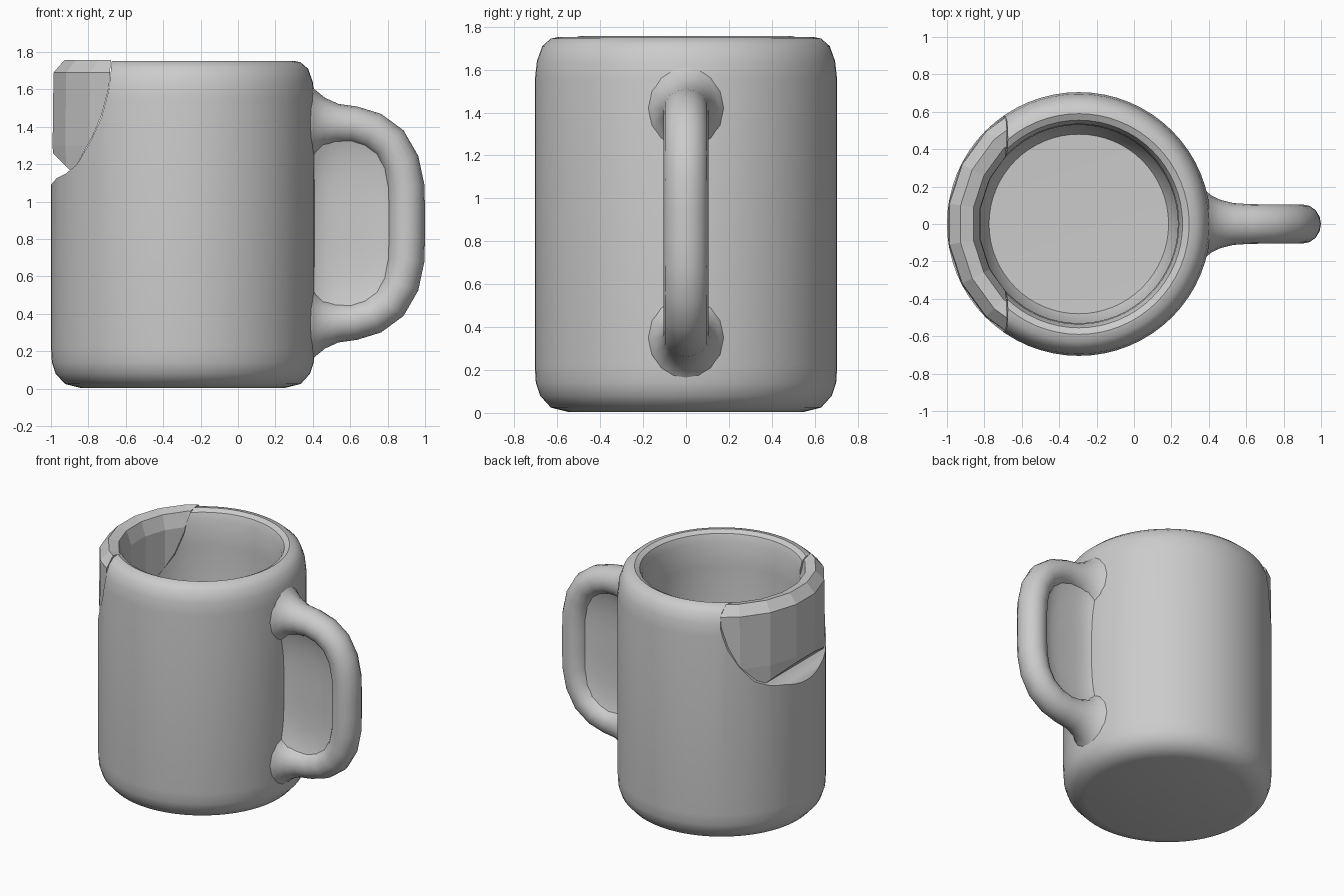
import bpy, bmesh, math

if "Cube" in bpy.data.objects:
    bpy.data.objects.remove(bpy.data.objects["Cube"])

CX = -0.295  # axis of the cup


def finish(name, bm, smooth=None):
    bmesh.ops.remove_doubles(bm, verts=bm.verts, dist=1e-5)
    bmesh.ops.recalc_face_normals(bm, faces=bm.faces)
    me = bpy.data.meshes.new(name)
    bm.to_mesh(me)
    bm.free()
    ob = bpy.data.objects.new(name, me)
    bpy.context.collection.objects.link(ob)
    if smooth:
        shade(ob, smooth)
    return ob


def shade(ob, angle):
    bpy.ops.object.select_all(action='DESELECT')
    ob.select_set(True)
    bpy.context.view_layer.objects.active = ob
    bpy.ops.object.shade_smooth_by_angle(angle=math.radians(angle))


def lathe(name, profile, n, phase=0.0):
    bm = bmesh.new()
    rings = []
    for r, z in profile:
        if r == 0:
            rings.append([bm.verts.new((CX, 0, z))] * n)
        else:
            rings.append([bm.verts.new((CX + r * math.cos(phase + 2 * math.pi * i / n),
                                        r * math.sin(phase + 2 * math.pi * i / n), z)) for i in range(n)])
    for a, b in zip(rings, rings[1:]):
        for i in range(n):
            j = (i + 1) % n
            bm.faces.new(list(dict.fromkeys((a[i], a[j], b[j], b[i]))))
    return finish(name, bm)


def prism(name, pts):
    bm = bmesh.new()
    f = bm.faces.new([bm.verts.new((x, -1, z)) for x, z in pts])
    ext = bmesh.ops.extrude_face_region(bm, geom=[f])['geom']
    bmesh.ops.translate(bm, vec=(0, 2, 0), verts=[v for v in ext if isinstance(v, bmesh.types.BMVert)])
    ob = finish(name, bm)
    ob.hide_render = True
    return ob


def boolean(ob, cutter, op):
    m = ob.modifiers.new('cut', 'BOOLEAN')
    m.operation, m.object, m.solver = op, cutter, 'EXACT'
    bpy.context.view_layer.objects.active = ob
    bpy.ops.object.modifier_apply(modifier=m.name)
    bpy.data.objects.remove(cutter)


# Cup body, with the rim broken away on the left
body = lathe('cup_body', [(0, 0.005), (0.55, 0.005), (0.63, 0.025), (0.68, 0.08), (0.7, 0.14), (0.705, 0.22),
                          (0.705, 1.55), (0.695, 1.64), (0.67, 1.71), (0.63, 1.745), (0.59, 1.753),
                          (0.555, 1.735), (0.535, 1.68), (0.53, 1.5), (0.53, 0.25), (0.48, 0.16), (0, 0.15)], 64)
boolean(body, prism('notch_cutter', [(-1.2, 1.05), (-1.0, 1.09), (-0.97, 1.125), (-0.92, 1.15), (-0.86, 1.2),
                                     (-0.79, 1.32), (-0.73, 1.45), (-0.69, 1.6), (-0.66, 1.9), (-1.2, 1.9)]),
        'DIFFERENCE')
shade(body, 35)

# Loose rim shard sitting in the break
shard = lathe('rim_shard', [(0.53, 1.0), (0.69, 1.0), (0.705, 1.3), (0.7, 1.69), (0.64, 1.758),
                            (0.57, 1.74), (0.535, 1.64), (0.53, 1.0)], 20, math.pi / 20)
boolean(shard, prism('shard_cutter', [(-1.2, 1.42), (-1.0, 1.27), (-0.89, 1.16), (-0.86, 1.2), (-0.78, 1.345),
                                      (-0.73, 1.46), (-0.69, 1.61), (-0.67, 1.9), (-1.2, 1.9)]), 'INTERSECT')

# Handle: x, z, in-plane radius, y radius; lower half is mirrored
MID = 0.885
half = [(0.29, 1.42, 0.30, 0.24), (0.36, 1.42, 0.255, 0.20), (0.41, 1.42, 0.18, 0.155), (0.46, 1.42, 0.135, 0.13),
        (0.53, 1.415, 0.108, 0.112), (0.62, 1.41, 0.1, 0.106), (0.72, 1.38, 0.1, 0.105), (0.81, 1.315, 0.1, 0.105),
        (0.87, 1.21, 0.1, 0.105), (0.897, 1.08, 0.1, 0.105), (0.9, 0.95, 0.1, 0.105)]
path = half + [(x, 2 * MID - z, a, b) for x, z, a, b in reversed(half)]
bm = bmesh.new()
N = 16
rings = []
for k, (x, z, a, b) in enumerate(path):
    p, q = path[max(k - 1, 0)], path[min(k + 1, len(path) - 1)]
    tx, tz = q[0] - p[0], q[1] - p[1]
    L = math.hypot(tx, tz)
    nx, nz = -tz / L, tx / L
    rings.append([bm.verts.new((x + nx * a * math.cos(t), b * math.sin(t), z + nz * a * math.cos(t)))
                  for t in (2 * math.pi * i / N for i in range(N))])
for a, b in zip(rings, rings[1:]):
    for i in range(N):
        bm.faces.new((a[i], a[(i + 1) % N], b[(i + 1) % N], b[i]))
bm.faces.new(rings[0])
bm.faces.new(rings[-1])
finish('handle', bm, 40)

# Thin dished web filling the handle opening
bm = bmesh.new()
M = 28


def superpow(v):
    return math.copysign(abs(v) ** 0.7, v)


edges = []
for s in (-1, 1):
    centre = bm.verts.new((0.61, s * 0.015, MID))
    prev = [centre] * M
    for t in (0.3, 0.55, 0.75, 0.9, 1.0):
        ring = [bm.verts.new((0.61 + 0.25 * t * superpow(math.cos(u)), s * (0.015 + 0.055 * t ** 4),
                              MID + 0.49 * t * superpow(math.sin(u))))
                for u in (2 * math.pi * i / M for i in range(M))]
        for i in range(M):
            j = (i + 1) % M
            bm.faces.new(list(dict.fromkeys((prev[i], prev[j], ring[j], ring[i]))))
        prev = ring
    edges.append(prev)
for i in range(M):
    j = (i + 1) % M
    bm.faces.new((edges[0][i], edges[0][j], edges[1][j], edges[1][i]))
finish('handle_web', bm, 40)
